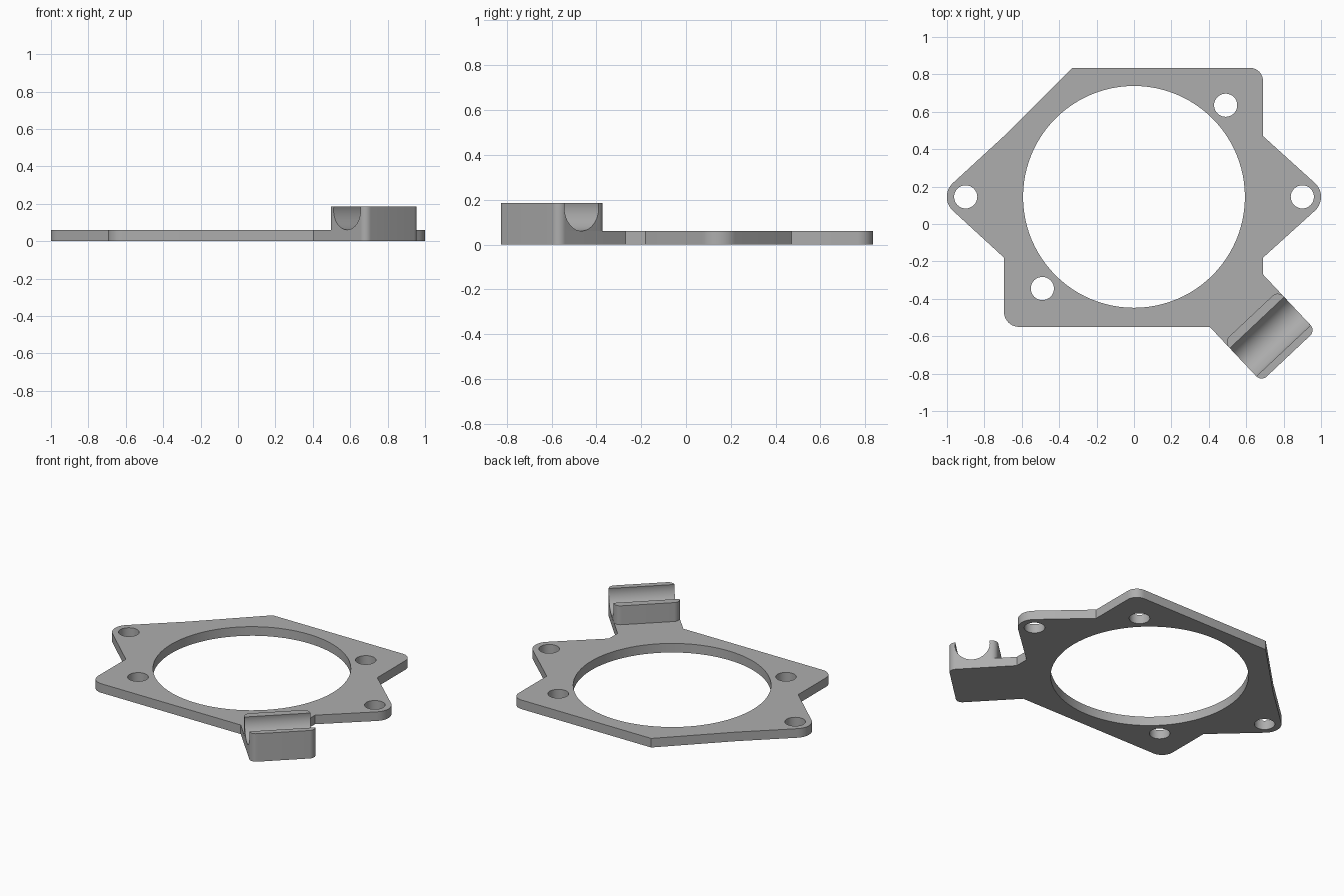
import bpy
import math
from mathutils import Vector

cube = bpy.data.objects.get("Cube")
if cube:
    bpy.data.objects.remove(cube, do_unlink=True)

PLATE = 0.06
TOP = 0.185
CENTRE = Vector((0, 0.145))

grey = bpy.data.materials.new("plain grey")
grey.use_nodes = True
colour = (0.42, 0.42, 0.42, 1)
grey.diffuse_color = colour
grey.node_tree.nodes["Principled BSDF"].inputs["Base Color"].default_value = colour


def rounded(corners, steps=10):
    """Outline from (point, radius) corners, with an arc at each rounded one."""
    outline = []
    for i, (p, r) in enumerate(corners):
        if r == 0:
            outline.append(p)
            continue
        a = (corners[i - 1][0] - p).normalized()
        b = (corners[(i + 1) % len(corners)][0] - p).normalized()
        half = a.angle(b) / 2
        mid = p + (a + b).normalized() * (r / math.sin(half))
        start = p + a * (r / math.tan(half)) - mid
        end = p + b * (r / math.tan(half)) - mid
        sweep = math.pi - 2 * half
        for k in range(steps + 1):
            t = k / steps
            outline.append(mid + (start * math.sin((1 - t) * sweep)
                                  + end * math.sin(t * sweep)) / math.sin(sweep))
    return outline


def circle(centre, r, n):
    return [centre + Vector((math.cos(k * math.tau / n), math.sin(k * math.tau / n))) * r
            for k in range(n)]


def smooth(obj):
    bpy.ops.object.select_all(action='DESELECT')
    obj.select_set(True)
    bpy.context.view_layer.objects.active = obj
    bpy.ops.object.shade_smooth_by_angle(angle=math.radians(30))


def slab(name, loops, low, high):
    """Filled flat outline with holes, given thickness from low to high."""
    curve = bpy.data.curves.new(name, 'CURVE')
    curve.dimensions = '2D'
    curve.fill_mode = 'BOTH'
    curve.extrude = (high - low) / 2
    for loop in loops:
        spline = curve.splines.new('POLY')
        spline.points.add(len(loop) - 1)
        for point, p in zip(spline.points, loop):
            point.co = (p.x, p.y, 0, 1)
        spline.use_cyclic_u = True
    obj = bpy.data.objects.new(name, curve)
    bpy.context.collection.objects.link(obj)
    obj.location.z = (low + high) / 2
    bpy.ops.object.select_all(action='DESELECT')
    obj.select_set(True)
    bpy.context.view_layer.objects.active = obj
    bpy.ops.object.convert(target='MESH')
    obj = bpy.context.view_layer.objects.active
    bpy.ops.object.mode_set(mode='EDIT')
    bpy.ops.mesh.select_all(action='SELECT')
    bpy.ops.mesh.remove_doubles(threshold=0.0001)
    bpy.ops.mesh.normals_make_consistent(inside=False)
    bpy.ops.object.mode_set(mode='OBJECT')
    obj.data.materials.clear()
    obj.data.materials.append(grey)
    return obj


# Arm directions: along points outward, across points to its right edge
along = Vector((0.685, -0.728)).normalized()
across = Vector((-along.y, along.x))


def on_arm(s, t):
    return along * s + across * t


NEAR, FAR, LEFT, RIGHT = 0.787, 1.08, -0.082, 0.317

# Plate with ears, arm, bore and bolt holes
V = Vector
outline = rounded([
    (V((-0.695, -0.55)), 0.08),
    (V((0.405, -0.55)), 0),
    (on_arm(FAR, LEFT), 0.04),
    (on_arm(FAR, RIGHT), 0.04),
    (V((0.69, -0.27)), 0),
    (V((0.69, -0.18)), 0),
    (V((1.049, 0.145)), 0.1),
    (V((0.69, 0.47)), 0),
    (V((0.69, 0.835)), 0.07),
    (V((-0.33, 0.835)), 0),
    (V((-0.695, 0.47)), 0),
    (V((-1.049, 0.145)), 0.1),
    (V((-0.695, -0.18)), 0),
])
bolts = [V((0.9, 0)), V((-0.9, 0)), V((0.49, 0.49)), V((-0.49, -0.49))]
holes = [circle(CENTRE + b, 0.062, 32) for b in bolts]
plate = slab("mounting_plate", [outline, circle(CENTRE, 0.593, 96)] + holes, 0, PLATE)
smooth(plate)

# Clip block at the end of the arm
block = slab("clip_block", [rounded([
    (on_arm(NEAR, LEFT), 0.04),
    (on_arm(FAR, LEFT), 0.04),
    (on_arm(FAR, RIGHT), 0.04),
    (on_arm(NEAR, RIGHT), 0.04),
])], PLATE, TOP)

# Round groove across the block
radius = 0.105
middle = on_arm(0.938, (LEFT + RIGHT) / 2)
bpy.ops.mesh.primitive_cylinder_add(
    vertices=64, radius=radius, depth=1,
    location=(middle.x, middle.y, PLATE + 0.001 + radius),
    rotation=(math.pi / 2, 0, math.atan2(along.y, along.x)))
cutter = bpy.context.object
cutter.name = "groove_cutter"
cutter.hide_render = True
cut = block.modifiers.new("groove", 'BOOLEAN')
cut.operation = 'DIFFERENCE'
cut.solver = 'EXACT'
cut.object = cutter
bpy.context.view_layer.objects.active = block
bpy.ops.object.modifier_apply(modifier=cut.name)
bpy.data.objects.remove(cutter, do_unlink=True)
smooth(block)
